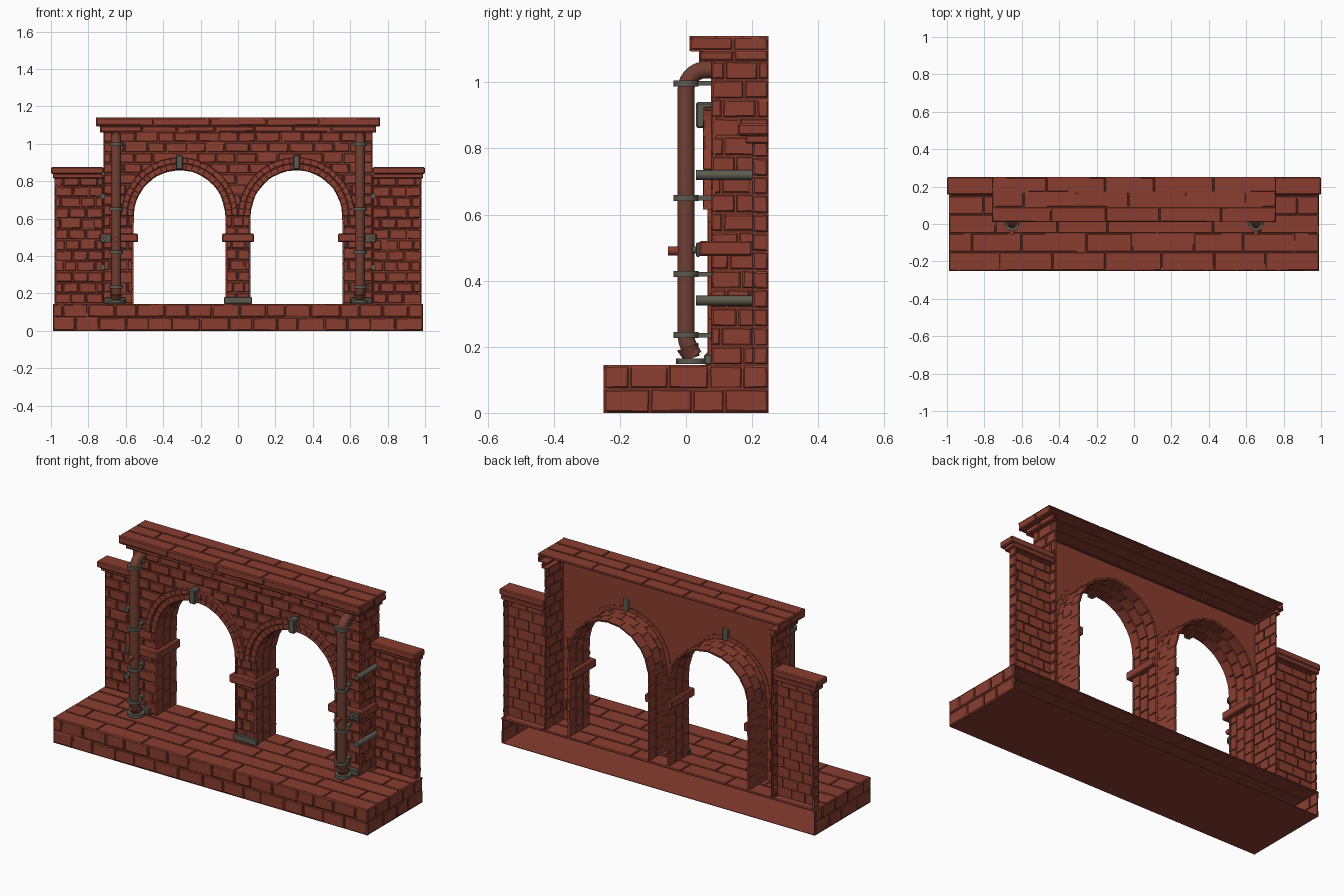
import bpy, bmesh, math, random
from mathutils import Vector, Matrix

if "Cube" in bpy.data.objects:
    bpy.data.objects.remove(bpy.data.objects["Cube"])

random.seed(4)


def material(name, col):
    m = bpy.data.materials.new(name)
    m.diffuse_color = (*col, 1)
    m.use_nodes = True
    m.node_tree.nodes["Principled BSDF"].inputs["Base Color"].default_value = m.diffuse_color
    return m


RED = material("brick red", (0.255, 0.048, 0.029))
PIPE = material("pipe brown", (0.165, 0.050, 0.032))
IRON = material("iron grey", (0.110, 0.102, 0.080))


def finish(name, bm, mat, smooth=False):
    me = bpy.data.meshes.new(name)
    bm.to_mesh(me)
    bm.free()
    me.materials.append(mat)
    ob = bpy.data.objects.new(name, me)
    bpy.context.collection.objects.link(ob)
    if smooth:
        bpy.ops.object.select_all(action='DESELECT')
        ob.select_set(True)
        bpy.context.view_layer.objects.active = ob
        bpy.ops.object.shade_smooth_by_angle(angle=math.radians(40))
    return ob


def box(name, x0, x1, y0, y1, z0, z1, mat=RED, bevel=0.0):
    bm = bmesh.new()
    bmesh.ops.create_cube(bm, size=1, matrix=Matrix.Translation(
        ((x0 + x1) / 2, (y0 + y1) / 2, (z0 + z1) / 2)) @ Matrix.Diagonal(
        (abs(x1 - x0), y1 - y0, z1 - z0, 1)))
    if bevel:
        bmesh.ops.bevel(bm, geom=bm.edges[:], offset=bevel, segments=1, affect='EDGES')
    return finish(name, bm, mat)


def cyl(name, a, b, r, mat, seg=16, r2=None):
    a, b = Vector(a), Vector(b)
    bm = bmesh.new()
    bmesh.ops.create_cone(bm, cap_ends=True, segments=seg, radius1=r,
                          radius2=r if r2 is None else r2, depth=(b - a).length,
                          matrix=Matrix.Translation((a + b) / 2) @
                          (b - a).to_track_quat('Z', 'Y').to_matrix().to_4x4())
    return finish(name, bm, mat, True)


def bricks(name, P, u0, u1, v0, v1, rows, w, thick=0.012, mortar=1, g=0.003, j=0.002, e=0.004):
    """Courses of rough chamfered bricks on the surface P(u, v, depth), with a mortar sheet behind."""
    bm = bmesh.new()
    h = (v1 - v0) / rows
    for r in range(rows):
        n = max(1, round((u1 - u0) / w))
        step = (u1 - u0) / n
        cuts = [u0 + step * (i + (0.5 if r % 2 and n > 1 else 0) + random.uniform(-.16, .16))
                for i in range(0 if r % 2 and n > 1 else 1, n)]
        cuts = [u0] + cuts + [u1]
        for a, b in zip(cuts, cuts[1:]):
            rings = []
            for d, ins in ((-thick, g), (-0.005, g), (0, g + e)):
                uv = [(a + ins, v0 + r * h + ins), (b - ins, v0 + r * h + ins),
                      (b - ins, v0 + (r + 1) * h - ins), (a + ins, v0 + (r + 1) * h - ins)]
                k = j if d == 0 else 0
                rings.append([bm.verts.new(P(u + random.uniform(-k, k), v + random.uniform(-k, k),
                                             d - random.uniform(0, k))) for u, v in uv])
            bm.faces.new(rings[0])
            bm.faces.new(rings[2])
            for lo, hi in zip(rings, rings[1:]):
                for i in range(4):
                    bm.faces.new((lo[i], lo[(i + 1) % 4], hi[(i + 1) % 4], hi[i]))
    bmesh.ops.recalc_face_normals(bm, faces=bm.faces[:])
    for i in range(mortar):
        a, b = (u0 + (u1 - u0) * (i + k) / mortar for k in (0, 1))
        f = bm.faces.new([bm.verts.new(P(u, v, -0.007)) for u, v in
                          ((a, v0), (b, v0), (b, v1), (a, v1))])
        f.normal_update()
        if f.normal.dot(P(a, v0, 1) - P(a, v0, 0)) < 0:
            f.normal_flip()
    return finish(name, bm, RED)


def front(y):
    return lambda u, v, d: Vector((u, y - d, v))


def side(x, s):
    return lambda u, v, d: Vector((s * (x + d), u, v))


def top(z):
    return lambda u, v, d: Vector((u, v, z + d))


BASE, SPRING, R, CX, Y0, Y1 = 0.145, 0.615, 0.245, 0.3125, 0.075, 0.25
SIDES = ((-1, "left"), (1, "right"))

# Base platform, open at the back
bricks("base_front", front(-.25), -.99, .99, 0, BASE, 2, .13)
bricks("base_paving", top(BASE), -.99, .99, -.25, .25, 5, .28, e=.002, j=.001)
box("base_bottom", -.985, .985, -.245, .25, 0, .003)

# Upper wall field with both arch heads cut out
field = bricks("upper_wall", front(Y0), -.72, .72, SPRING, 1.065, 8, .11, mortar=0)
backing = box("upper_wall_mortar", -.718, .718, .082, .089, SPRING, 1.065)
for s, n in SIDES:
    cutter = cyl("arch_cutter", (s * CX, -.1, SPRING), (s * CX, .4, SPRING), .262, RED, 48)
    cutter.hide_render = True
    for ob in (field, backing):
        m = ob.modifiers.new("arch", 'BOOLEAN')
        m.operation, m.solver, m.object = 'DIFFERENCE', 'EXACT', cutter
        bpy.context.view_layer.objects.active = ob
        bpy.ops.object.modifier_apply(modifier=m.name)
    bpy.data.objects.remove(cutter)

# Central pier with impost and iron foot
bricks("centre_pier", front(Y0), -.0675, .0675, BASE, SPRING, 8, .075)
box("centre_impost", -.085, .085, .04, .085, .475, .52, RED, .005)
box("centre_foot", -.075, .075, .06, .08, BASE, .182, IRON, .004)


def arch_lining(c):
    leg, arc = SPRING - BASE, math.pi * R

    def P(u, v, d):
        if u < leg:
            return Vector((c - R + d, v, BASE + u))
        if u > leg + arc:
            return Vector((c + R - d, v, SPRING - (u - leg - arc)))
        a = (u - leg) / R
        return Vector((c - (R - d) * math.cos(a), v, SPRING + (R - d) * math.sin(a)))
    return P, 2 * leg + arc


def arch_ring(c, y):
    return lambda u, v, d: Vector((c - v * math.cos(u), y - d, SPRING + v * math.sin(u)))


for s, n in SIDES:
    c = s * CX
    bricks("base_end_" + n, side(.99, s), -.25, .25, 0, BASE, 2, .14)
    # Outer pier and its return
    bricks("outer_pier_" + n, front(Y0), *sorted((s * .5575, s * .72)), BASE, SPRING, 8, .085)
    bricks("pier_return_" + n, side(.72, s), Y0, Y1, BASE, 1.065, 16, .09)
    # Arch lining and two stepped rings of voussoirs
    P, length = arch_lining(c)
    bricks("arch_lining_" + n, P, 0, length, Y0 - .01, Y1, 3, .07, mortar=60, g=.0012, e=.002, j=.001)
    bricks("arch_inner_ring_" + n, arch_ring(c, .062), 0, math.pi, R, .281, 1, .13,
           thick=.03, mortar=40, g=.0012, e=.003, j=.001)
    bricks("arch_outer_ring_" + n, arch_ring(c, .052), 0, math.pi, .279, .3125, 1, .13,
           thick=.035, mortar=40, g=.0012, e=.003, j=.001)
    box("keystone_" + n, c - .019, c + .019, .03, .095, .862, .94, IRON, .005)
    # Imposts wrapping the jambs and the outer side
    box("impost_front_" + n, s * .535, s * .742, .04, .085, .475, .52, RED, .005)
    box("impost_return_" + n, s * .715, s * .742, .06, .2, .475, .52, RED, .005)
    box("impost_outer_jamb_" + n, s * .535, s * .565, .06, Y1, .475, .52, RED, .005)
    box("impost_inner_jamb_" + n, s * .06, s * .085, .06, Y1, .475, .52, RED, .005)
    box("pier_foot_" + n, s * .6, s * .715, .055, .08, BASE, .178, IRON, .004)
    # Low wing wall with coping, open at the back
    bricks("wing_wall_" + n, front(.2), *sorted((s * .72, s * .98)), BASE, .83, 12, .1)
    bricks("wing_end_" + n, side(.98, s), .2, Y1, BASE, .83, 12, .1)
    box("wing_coping_lower_" + n, s * .72, s * .99, .18, Y1, .815, .84, RED, .004)
    box("wing_coping_" + n, s * .72, s * 1.0, .157, Y1, .84, .875, RED, .005)
    # Main coping ends
    bricks("coping_end_" + n, side(.76, s), .01, Y1, 1.095, 1.14, 1, .12)
    bricks("coping_lower_end_" + n, side(.738, s), .04, Y1, 1.062, 1.097, 1, .12)
    box("coping_end_soffit_" + n, s * .70, s * .757, .015, Y1, 1.094, 1.099)
    box("coping_lower_soffit_" + n, s * .70, s * .735, .045, Y1, 1.062, 1.066)

    # Drain pipe: elbow into the wall, straight run, kicked foot
    x = s * .652
    path = [(.085, 1.038), (.06, 1.038)]
    path += [(.06 - .06 * math.sin(a), .978 + .06 * math.cos(a))
             for a in (math.pi / 2 * i / 7 for i in range(1, 8))]
    path += [(0, .235), (.003, .215), (.011, .195), (.024, .172)]
    cu = bpy.data.curves.new("pipe_path", 'CURVE')
    cu.dimensions, cu.bevel_depth, cu.bevel_resolution, cu.use_fill_caps = '3D', .027, 3, True
    sp = cu.splines.new('POLY')
    sp.points.add(len(path) - 1)
    for p, (y, z) in zip(sp.points, path):
        p.co = (x, y, z, 1)
    tmp = bpy.data.objects.new("pipe_path", cu)
    bpy.context.collection.objects.link(tmp)
    bpy.context.view_layer.update()
    bm = bmesh.new()
    bm.from_mesh(bpy.data.meshes.new_from_object(tmp.evaluated_get(
        bpy.context.evaluated_depsgraph_get())))
    bpy.data.objects.remove(tmp)
    finish("drain_pipe_" + n, bm, PIPE, True)
    for i, z in enumerate((.997, .65, .42, .235)):
        cyl(f"pipe_clamp_{n}_{i}", (x, 0, z - .009), (x, 0, z + .009), .038, IRON)
        box(f"clamp_arm_{n}_{i}", x - .012, x + .012, .03, .08, z - .007, z + .007, IRON)
    cyl("pipe_shoe_" + n, (x, .018, .165), (x, .005, .2), .024, PIPE, 16, .034)
    cyl("pipe_foot_" + n, (x, .015, .148), (x, .015, .165), .045, IRON)
    # Bracket plate, bolt and tie rods
    box("bracket_plate_" + n, s * .68, s * .735, .03, .042, .472, .515, IRON, .003)
    cyl("bracket_stud_" + n, (s * .712, .02, .493), (s * .712, .035, .493), .01, IRON, 10)
    cyl("pipe_bolt_" + n, (x, -.055, .49), (x, 0, .49), .014, RED, 10)
    for i, z in enumerate((.72, .34)):
        cyl(f"tie_rod_{n}_{i}", (s * .724, .03, z), (s * .724, .205, z), .015, IRON, 12)

# Main coping: lower moulding and top slabs, hollow behind
bricks("coping_lower_front", front(.04), -.738, .738, 1.062, 1.097, 1, .2)
box("coping_lower_bottom", -.735, .735, .045, .085, 1.062, 1.066)
bricks("coping_front", front(.01), -.76, .76, 1.095, 1.14, 1, .3)
box("coping_bottom", -.757, .757, .015, .06, 1.094, 1.099)
bricks("coping_top", top(1.14), -.76, .76, .01, Y1, 3, .3, e=.002, j=.001)
